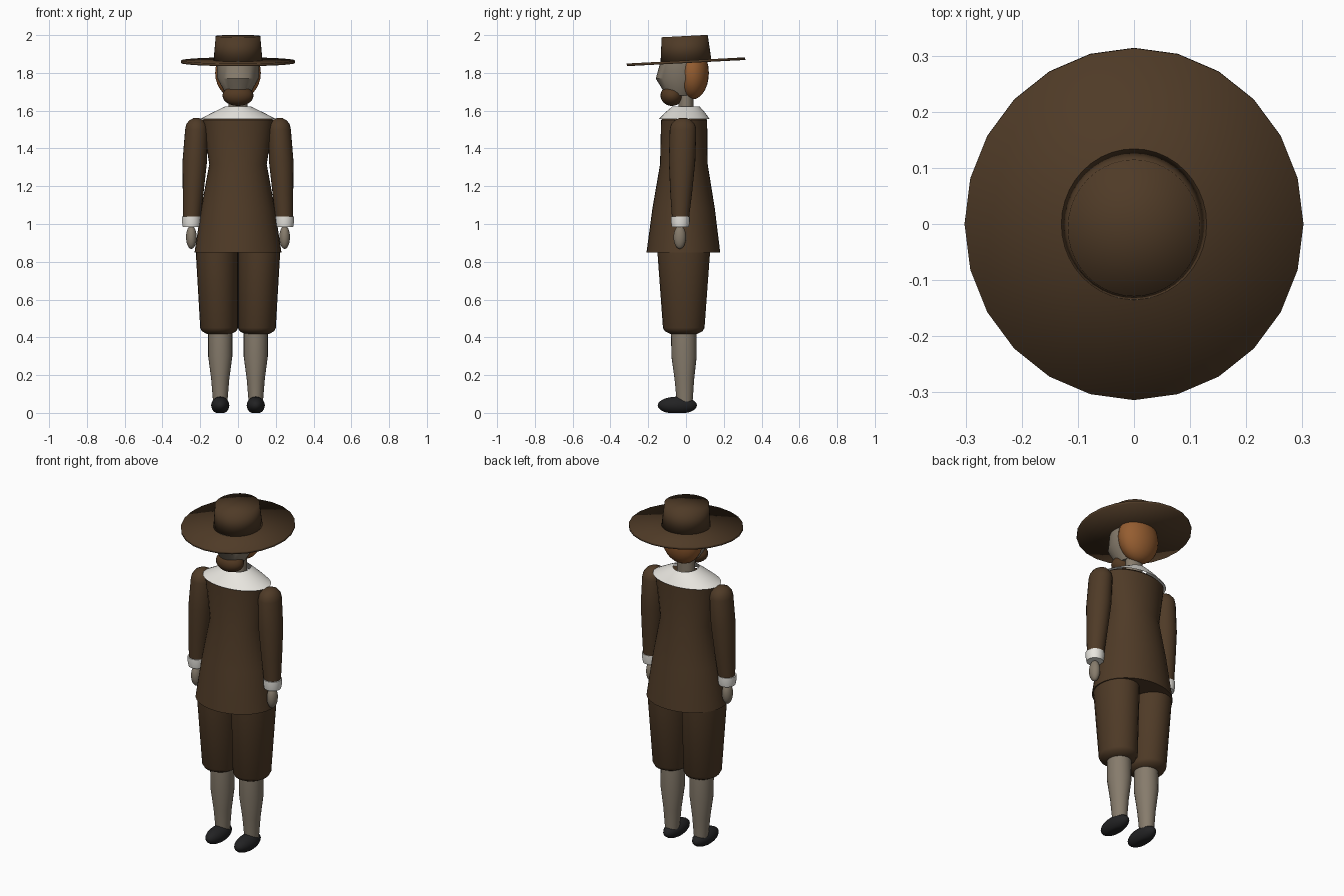
import bpy, bmesh, math
from mathutils import Matrix, Vector

if "Cube" in bpy.data.objects:
    bpy.data.objects.remove(bpy.data.objects["Cube"], do_unlink=True)


def material(name, *rgb):
    mat = bpy.data.materials.new(name)
    mat.use_nodes = True
    mat.diffuse_color = (*rgb, 1)
    bsdf = mat.node_tree.nodes["Principled BSDF"]
    bsdf.inputs["Base Color"].default_value = (*rgb, 1)
    bsdf.inputs["Roughness"].default_value = 0.9
    return mat


brown = material("brown cloth", .078, .043, .02)
beard_brown = material("brown beard", .085, .041, .016)
skin = material("pale skin", .24, .2, .15)
white = material("white linen", .82, .8, .75)
ginger = material("ginger hair", .3, .11, .03)
black = material("black leather", .016, .016, .017)


def finish(name, bm, mat, all_smooth=False):
    """Turn a bmesh into a shaded, coloured object."""
    bmesh.ops.recalc_face_normals(bm, faces=bm.faces)
    mesh = bpy.data.meshes.new(name)
    bm.to_mesh(mesh)
    bm.free()
    mesh.materials.append(mat)
    obj = bpy.data.objects.new(name, mesh)
    bpy.context.collection.objects.link(obj)
    bpy.ops.object.select_all(action="DESELECT")
    obj.select_set(True)
    bpy.context.view_layer.objects.active = obj
    if all_smooth:
        bpy.ops.object.shade_smooth()
    else:
        bpy.ops.object.shade_smooth_by_angle(angle=math.radians(40))
    return obj


def loft(name, mat, start, end, sizes, sides=24, base=0, dome=0, caps=True, all_smooth=False):
    """Skin evenly spaced ellipses (half width, half depth) from start to end.
    base and dome are the heights of rounded ends."""
    start, end = Vector(start), Vector(end)
    rings = [(start.lerp(end, i / (len(sizes) - 1)), Vector(size))
             for i, size in enumerate(sizes)]
    arc = [math.radians(angle) for angle in (25, 50, 75)]
    up = Vector((0, 0, 1))
    if base:
        rings = [(start - up * base * math.sin(a), Vector(sizes[0]) * math.cos(a))
                 for a in reversed(arc)] + rings
    if dome:
        rings += [(end + up * dome * math.sin(a), Vector(sizes[-1]) * math.cos(a))
                  for a in arc]

    bm = bmesh.new()
    loops = []
    for centre, size in rings:
        turns = [math.tau * i / sides for i in range(sides)]
        loops.append([bm.verts.new(centre + Vector((size.x * math.cos(t), size.y * math.sin(t), 0)))
                      for t in turns])
    for lower, upper in zip(loops, loops[1:]):
        for i in range(sides):
            bm.faces.new((lower[i - 1], lower[i], upper[i], upper[i - 1]))
    if caps:
        for loop, (centre, size) in ((loops[0], rings[0]), (loops[-1], rings[-1])):
            hub = bm.verts.new(centre)
            for i in range(sides):
                bm.faces.new((loop[i - 1], loop[i], hub))
    return finish(name, bm, mat, all_smooth)


def ellipsoid(name, mat, centre, radii):
    bm = bmesh.new()
    placement = Matrix.Translation(centre) @ Matrix.Diagonal((*radii, 1))
    bmesh.ops.create_uvsphere(bm, u_segments=24, v_segments=14, radius=1, matrix=placement)
    for vert in bm.verts:
        vert.co.z = max(vert.co.z, 0)  # soles rest flat on the ground
    return finish(name, bm, mat)


# Hat, tipped slightly forward
brim = loft("hat_brim", brown, (0, 0, -.008), (0, 0, .006),
            [(.302, .314), (.302, .314)], all_smooth=True)
crown = loft("hat_crown", brown, (0, 0, 0), (0, 0, .135),
             [(.13, .135), (.118, .122)], sides=40, all_smooth=True)
for part in (brim, crown):
    part.location.z = 1.86
    part.rotation_euler.x = math.radians(3)

# Head
loft("face", skin, (0, -.035, 1.68), (0, -.035, 1.86), [(.06, .07), (.11, .125), (.11, .1)])
ellipsoid("hair", ginger, (0, .035, 1.8), (.121, .086, .14))
ellipsoid("beard", beard_brown, (0, -.075, 1.68), (.082, .06, .055))
loft("neck", skin, (0, 0, 1.55), (0, 0, 1.72), [(.05, .04), (.05, .04)])

# Coat with flared skirt, and wide collar
loft("coat", brown, (0, -.014, .85), (0, -.01, 1.55),
     [(.23, .195), (.195, .165), (.152, .126), (.19, .122)], sides=32, dome=.03)
loft("collar", white, (0, -.01, 1.555), (0, 0, 1.622),
     [(.202, .135), (.138, .107), (.068, .072)], sides=32, caps=False)

# Limbs on both sides
for label, side in (("left", 1), ("right", -1)):
    loft(label + "_sleeve", brown, (side * .246, -.03, 1), (side * .22, -.016, 1.5),
         [(.044, .042), (.055, .058), (.065, .07), (.06, .07)], dome=.063)
    cuff_x = side * .247
    loft(label + "_cuff", white, (cuff_x, -.03, .985), (cuff_x, -.03, 1.04),
         [(.045, .045), (.05, .05), (.05, .05)])
    ellipsoid(label + "_hand", skin, (cuff_x, -.033, .93), (.028, .033, .062))
    loft(label + "_breeches", brown, (side * .1, -.012, .45), (side * .112, -.012, .86),
         [(.1, .11), (.112, .14)], base=.042)
    foot_x = side * .094
    loft(label + "_stocking", skin, (foot_x, -.007, .06), (foot_x, -.012, .42),
         [(.038, .042), (.048, .052), (.064, .067), (.064, .067)])
    ellipsoid(label + "_shoe", black, (foot_x, -.046, .04), (.048, .104, .046))
